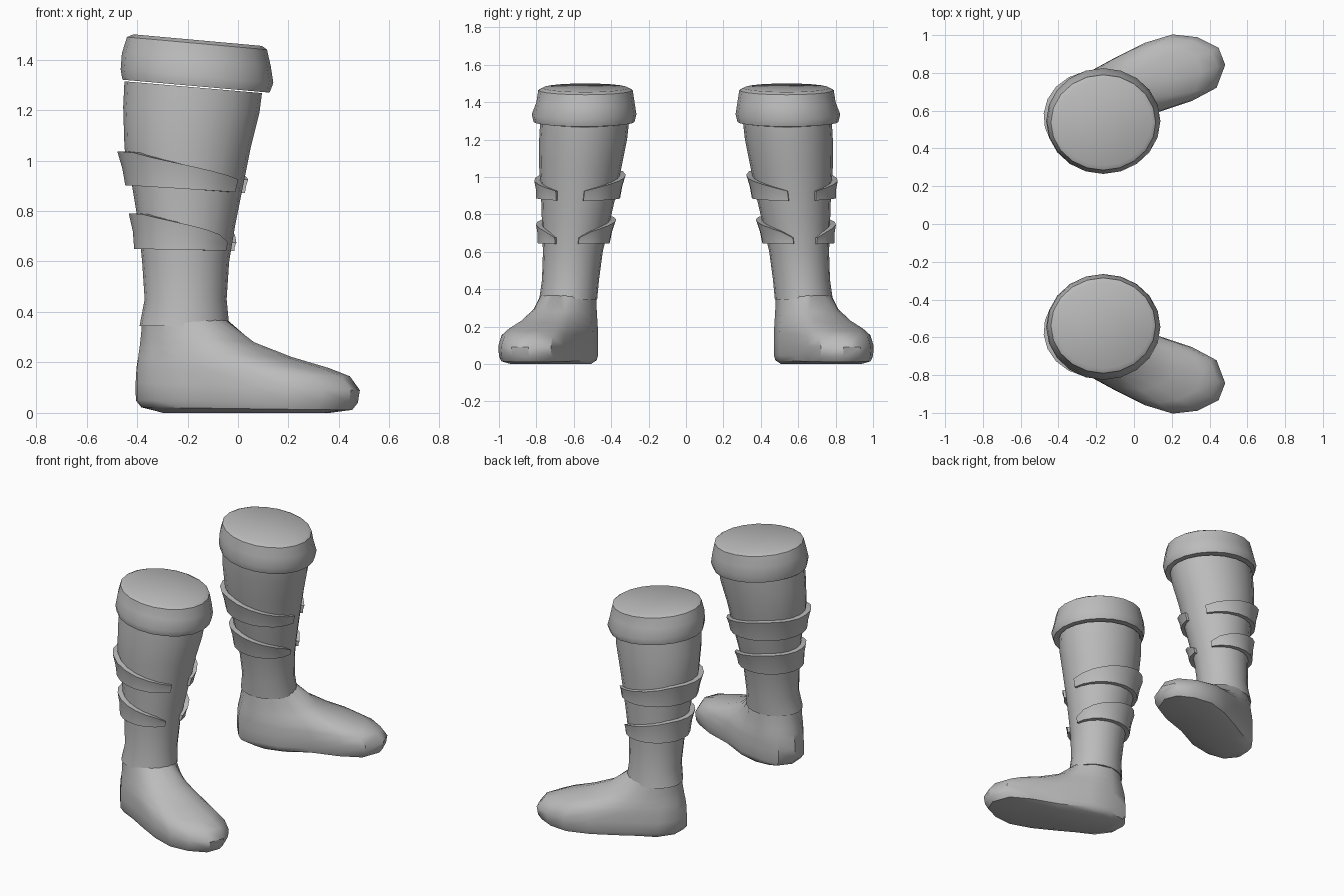
import bpy, bmesh, math
from math import cos, sin, radians, pi

cube = bpy.data.objects.get("Cube")
if cube:
    bpy.data.objects.remove(cube, do_unlink=True)

grey = bpy.data.materials.new("boot_grey")
grey.use_nodes = True
grey.diffuse_color = (0.5, 0.5, 0.5, 1)
bsdf = next(n for n in grey.node_tree.nodes if n.type == 'BSDF_PRINCIPLED')
bsdf.inputs["Base Color"].default_value = (0.5, 0.5, 0.5, 1)
bsdf.inputs["Roughness"].default_value = 0.7

SIDES = 20

# Shaft levels: z, back x, front x, inner y, outer y
SHAFT = [
    (.345, -.390, -.035, .475, .785),
    (.45, -.370, -.045, .465, .770),
    (.60, -.380, -.035, .445, .765),
    (.75, -.395, -.010, .410, .770),
    (.90, -.420, .020, .375, .775),
    (1.05, -.450, .050, .345, .785),
    (1.20, -.455, .085, .315, .785),
    (1.29, -.450, .095, .305, .780),
]
# Cuff levels, same layout
CUFF = [
    (1.30, -.448, .095, .305, .780),
    (1.295, -.458, .125, .275, .815),
    (1.335, -.465, .140, .265, .825),
    (1.40, -.460, .130, .275, .800),
    (1.465, -.440, .115, .285, .790),
    (1.478, -.415, .095, .310, .765),
]
# Sole outline, from the toe tip round the outer side and heel
SOLE = [(.475, .84), (.44, .93), (.33, .985), (.20, 1.0), (.05, .955), (-.10, .88),
        (-.22, .815), (-.33, .765), (-.40, .67), (-.405, .57), (-.34, .49),
        (-.22, .47), (-.06, .50), (.12, .59), (.30, .65), (.43, .72)]


def make(name, rings, side, closed=True, caps=True, angle=40):
    """Skin a list of rings; side = -1 mirrors the part across y."""
    bm = bmesh.new()
    rows = [[bm.verts.new((x, y * side, z)) for x, y, z in r] for r in rings]
    n = len(rows[0])
    for a, b in zip(rows, rows[1:]):
        for i in range(n if closed else n - 1):
            j = (i + 1) % n
            bm.faces.new((a[i], a[j], b[j], b[i]))
    if caps:
        bm.faces.new(rows[0])
        bm.faces.new(rows[-1])
    bmesh.ops.recalc_face_normals(bm, faces=bm.faces)
    me = bpy.data.meshes.new(name)
    bm.to_mesh(me)
    bm.free()
    me.materials.append(grey)
    ob = bpy.data.objects.new(name, me)
    bpy.context.collection.objects.link(ob)
    bpy.ops.object.select_all(action='DESELECT')
    ob.select_set(True)
    bpy.context.view_layer.objects.active = ob
    bpy.ops.object.shade_smooth_by_angle(angle=radians(angle))
    return ob


def on_level(level, a, grow=0.0):
    """Point on the oval of a level at angle a, with the rim leaning forward."""
    z, x0, x1, y0, y1 = level
    x = (x0 + x1) / 2 + ((x1 - x0) / 2 + grow) * cos(a)
    y = (y0 + y1) / 2 + ((y1 - y0) / 2 + grow) * sin(a)
    lean = .09 * max(0, min(1, (z - 1.1) / .2))
    return x, y, z - lean * (x + .17)


def shaft_at(z):
    for a, b in zip(SHAFT, SHAFT[1:]):
        if z <= b[0]:
            t = (z - a[0]) / (b[0] - a[0])
            return [p + (q - p) * t for p, q in zip(a, b)]
    return SHAFT[-1]


def oval(level):
    return [on_level(level, 2 * pi * i / SIDES) for i in range(SIDES)]


def strap(name, side, start, end, tip, top, bottom, back_rise, power):
    """Band round the back with tapering ends, open at the front."""
    rows = [[], [], [], [], []]
    steps = 18
    for i in range(steps + 1):
        deg = start + (end - start) * i / steps
        a = radians(deg)
        w = min(1, min(deg - start, end - deg) / 110) ** power
        hi = tip + (top - tip) * w
        lo = bottom + back_rise * (1 - cos(a)) / 2
        lift = .018 + .014 * min(1, w * 2)
        spec = ((hi, -.02), (hi, lift), ((hi + lo) / 2, lift * .8), (lo, lift * .85), (lo, -.02))
        for row, (z, grow) in zip(rows, spec):
            row.append(on_level(shaft_at(z), a, grow))
    ob = make(name, rows, side, closed=False, caps=False)
    # Close the two ends
    bm = bmesh.new()
    bm.from_mesh(ob.data)
    bm.verts.ensure_lookup_table()
    for col in (0, steps):
        bm.faces.new([bm.verts[r * (steps + 1) + col] for r in range(5)])
    bmesh.ops.recalc_face_normals(bm, faces=bm.faces)
    bm.to_mesh(ob.data)
    bm.free()


def foot(name, side):
    # Ankle oval, with its points lined up to the sole outline
    cx, cy, rx, ry = -.212, .63, .168, .15
    ankle = []
    for i, (x, y) in enumerate(SOLE):
        even = radians(20 + i * 360 / len(SOLE))
        aim = math.atan2(y - cy, x - cx)
        aim += 2 * pi * round((even - aim) / (2 * pi))
        a = aim * .6 + even * .4
        ankle.append((cx + rx * cos(a), cy + ry * sin(a)))

    def ring(f, toe_z, heel_z, inset=0.0):
        out = []
        for (sx, sy), (ax, ay) in zip(SOLE, ankle):
            x, y = sx + (ax - sx) * f, sy + (ay - sy) * f
            mx, my = .03, .60 + .30 * (x + .3)
            x, y = x + (mx - x) * inset, y + (my - y) * inset
            t = max(0, min(1, (sx + .4) / .8))
            out.append((x, y, heel_z + (toe_z - heel_z) * t))
        return out

    rings = [ring(0, .0, .0, .25), ring(0, .012, .022, .05), ring(0, .04, .05),
             ring(-.015, .09, .12), ring(.06, .145, .18), ring(.22, .178, .22),
             ring(.5, .222, .26), ring(.78, .28, .31), ring(1, .37, .36)]
    make(name, rings, side)


for side, label in ((1, "left"), (-1, "right")):
    foot(label + "_foot", side)
    make(label + "_shaft", [oval(l) for l in SHAFT], side)
    make(label + "_cuff", [oval(l) for l in CUFF], side)
    strap(label + "_upper_strap", side, 34, 352, .925, 1.035, .872, .03, 1)
    strap(label + "_lower_strap", side, 34, 352, .675, .79, .642, .008, .7)
